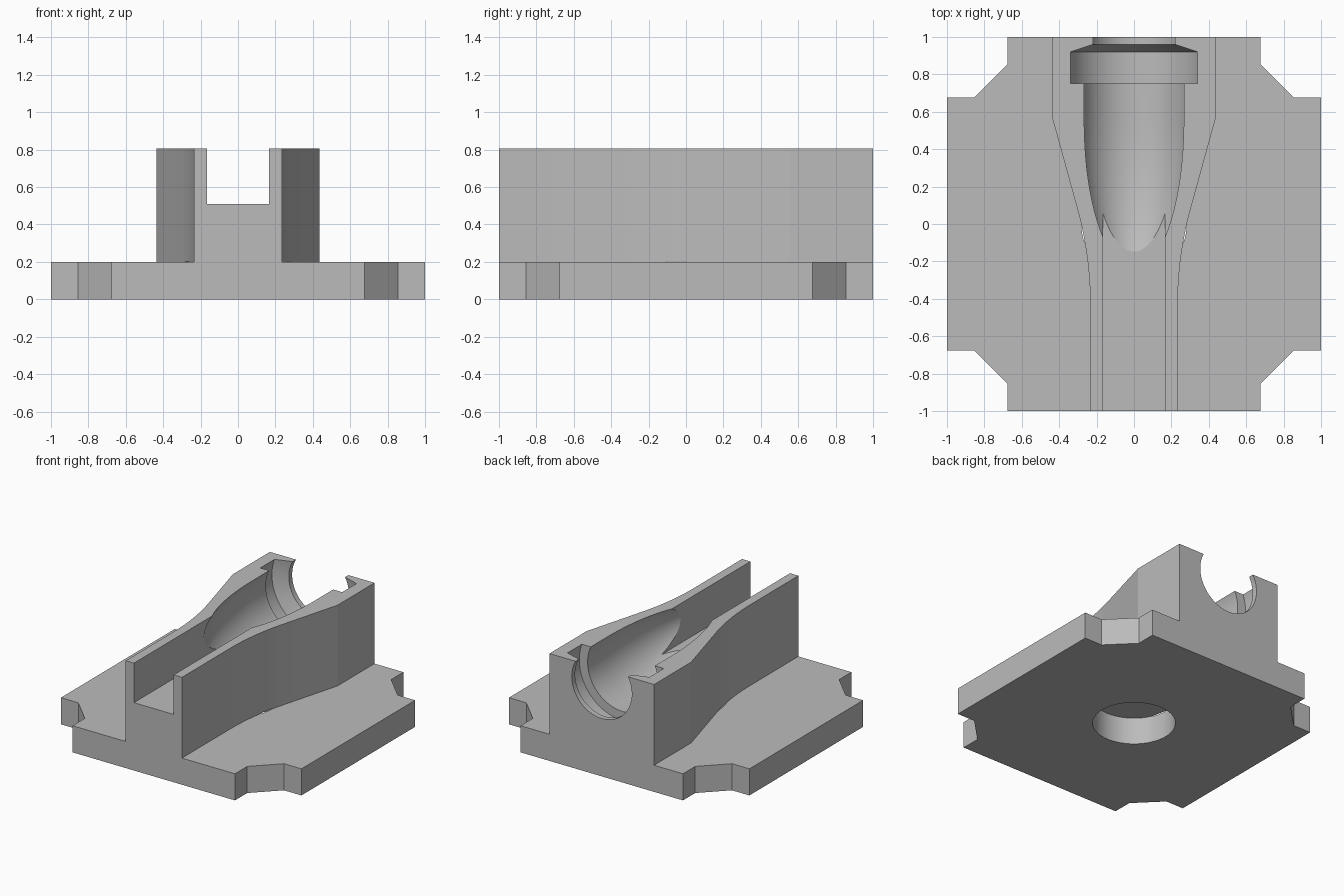
import bpy, bmesh
from math import sin, cos, pi, radians

cube = bpy.data.objects.get("Cube")
if cube:
    bpy.data.objects.remove(cube, do_unlink=True)

BASE_H, TOP = 0.2, 0.807        # plate top, rail top
AXIS_Z = 0.685                  # axis of the bored pocket

grey = bpy.data.materials.new("plain_grey")
grey.use_nodes = True
colour = (0.5, 0.5, 0.5, 1)
grey.diffuse_color = colour
grey.node_tree.nodes["Principled BSDF"].inputs["Base Color"].default_value = colour


def make_object(name, bm):
    bmesh.ops.recalc_face_normals(bm, faces=bm.faces)
    mesh = bpy.data.meshes.new(name)
    bm.to_mesh(mesh)
    bm.free()
    mesh.materials.append(grey)
    obj = bpy.data.objects.new(name, mesh)
    bpy.context.collection.objects.link(obj)
    return obj


def prism(name, outline, z0, z1):
    """Extrude a plan outline from z0 up to z1."""
    bm = bmesh.new()
    face = bm.faces.new([bm.verts.new((x, y, z0)) for x, y in outline])
    ext = bmesh.ops.extrude_face_region(bm, geom=[face])
    top = [v for v in ext["geom"] if isinstance(v, bmesh.types.BMVert)]
    bmesh.ops.translate(bm, verts=top, vec=(0, 0, z1 - z0))
    return make_object(name, bm)


def lathe_y(name, profile, steps=96):
    """Revolve (radius, y) points about the pocket axis."""
    bm = bmesh.new()
    verts = [bm.verts.new((r, y, AXIS_Z)) for r, y in profile]
    edges = [bm.edges.new(pair) for pair in zip(verts, verts[1:])]
    bmesh.ops.spin(bm, geom=verts + edges, cent=(0, 0, AXIS_Z), axis=(0, 1, 0),
                   angle=2 * pi, steps=steps)
    bmesh.ops.remove_doubles(bm, verts=bm.verts, dist=1e-5)
    return make_object(name, bm)


def combine(target, tool, operation):
    mod = target.modifiers.new(tool.name, "BOOLEAN")
    mod.operation, mod.object, mod.solver = operation, tool, "EXACT"
    deps = bpy.context.evaluated_depsgraph_get()
    mesh = bpy.data.meshes.new_from_object(target.evaluated_get(deps))
    target.modifiers.clear()
    target.data = mesh
    bpy.data.objects.remove(tool, do_unlink=True)


# Square base plate with notched, chamfered corners
a, b = 0.675, 0.855
corner = [(1, a), (b, a), (a, b), (a, 1)]
half = corner + [(-x, y) for x, y in reversed(corner)]
plate = half + [(-x, -y) for x, y in half]
holder = prism("rail_holder", plate, 0, BASE_H)

# Rail body: narrow front, curved flare, wide rear
theta, narrow, y_bend = radians(15), 0.234, -0.43
radius = 0.5 / sin(theta)
side = [(narrow, -1)]
for i in range(17):
    t = theta * i / 16
    side.append((narrow + radius * (1 - cos(t)), y_bend + radius * sin(t)))
side += [(0.435, 0.56), (0.435, 1)]
rail = prism("rail_body", side + [(-x, y) for x, y in reversed(side)], BASE_H, TOP)
combine(holder, rail, "UNION")

# Straight open channel along the front
w = 0.165
channel = prism("channel_cutter", [(-w, -1.2), (w, -1.2), (w, 0.4), (-w, 0.4)], 0.51, 1)
combine(holder, channel, "DIFFERENCE")

# Round-nosed pocket with a collar groove and a rear opening
nose_r, nose_y, nose_len, rings = 0.293, 0.55, 0.87, 40
profile = []
for i in range(rings + 1):
    t = pi / 2 * i / rings
    profile.append((nose_r * sin(t), nose_y - nose_len * cos(t)))
profile += [(nose_r, 0.75), (0.362, 0.75), (0.362, 0.92), (0.25, 0.96),
            (0.25, 1.2), (0, 1.2)]
combine(holder, lathe_y("pocket_cutter", profile), "DIFFERENCE")

# Round blind hole in the underside
circle = [(0.282 * cos(2 * pi * i / 96), 0.282 * sin(2 * pi * i / 96)) for i in range(96)]
combine(holder, prism("hole_cutter", circle, -0.2, 0.202), "DIFFERENCE")

# Smooth curved walls, crisp edges
bpy.ops.object.select_all(action="DESELECT")
holder.select_set(True)
bpy.context.view_layer.objects.active = holder
bpy.ops.object.shade_smooth_by_angle(angle=radians(12))
